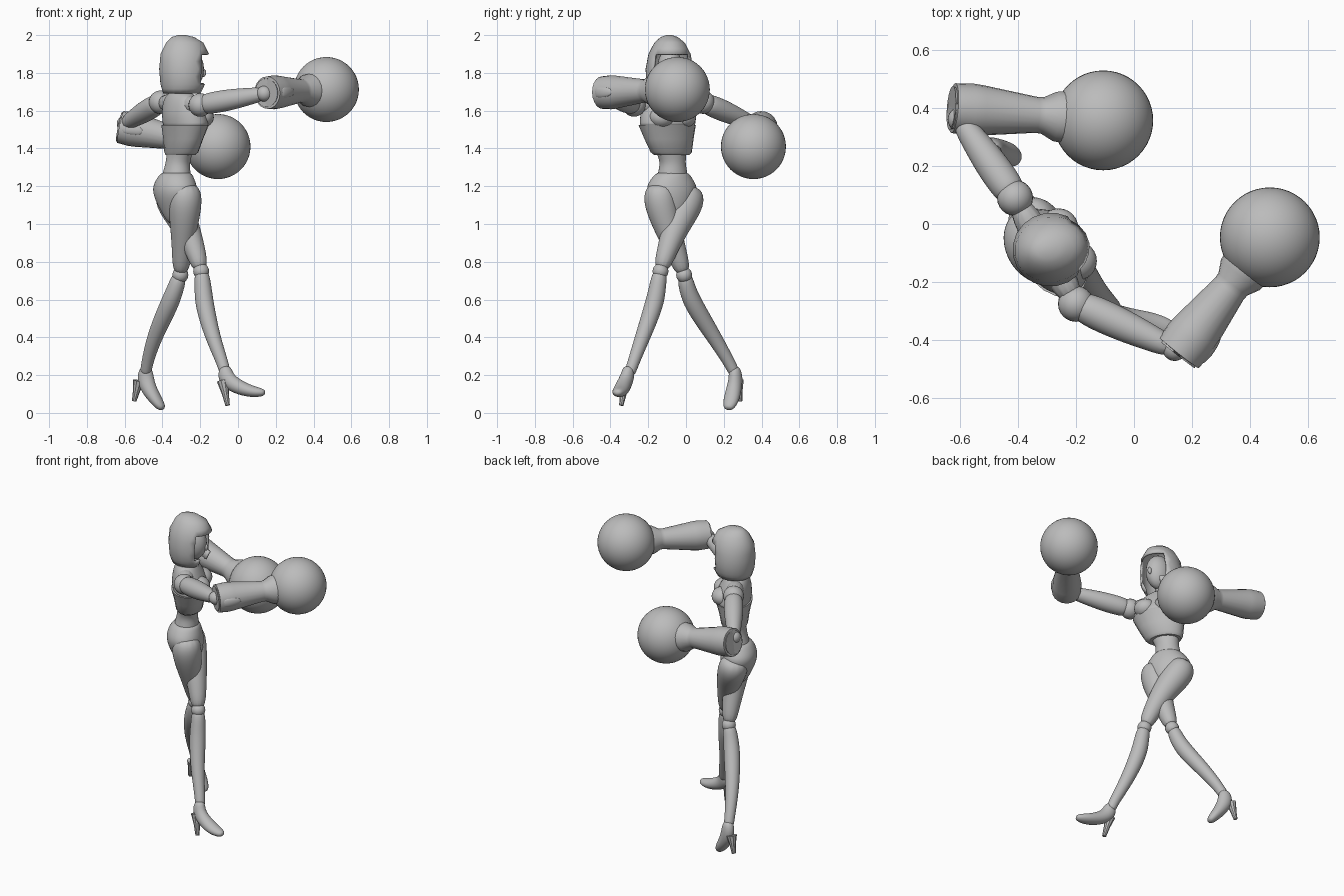
import bpy, bmesh, math
from mathutils import Vector

cube = bpy.data.objects.get("Cube")
if cube:
    bpy.data.objects.remove(cube, do_unlink=True)

grey = bpy.data.materials.new("plain grey")
grey.use_nodes = True
grey.diffuse_color = (0.5, 0.5, 0.5, 1)
grey.node_tree.nodes["Principled BSDF"].inputs["Base Color"].default_value = (0.5, 0.5, 0.5, 1)

LATERAL = Vector((-0.49, 0.87, 0))      # across the shoulders
FORWARD = Vector((0.87, 0.49, 0))       # where the chest points
FACE = Vector((0.98, 0.17, 0))          # where the face points
UP = Vector((0, 0, 1))


def finish(name, bm, levels=0, angle=35):
    bmesh.ops.recalc_face_normals(bm, faces=bm.faces)
    mesh = bpy.data.meshes.new(name)
    bm.to_mesh(mesh)
    bm.free()
    mesh.materials.append(grey)
    obj = bpy.data.objects.new(name, mesh)
    bpy.context.collection.objects.link(obj)
    if levels:
        mod = obj.modifiers.new("smooth", "SUBSURF")
        mod.levels = mod.render_levels = levels
    bpy.ops.object.select_all(action="DESELECT")
    obj.select_set(True)
    bpy.context.view_layer.objects.active = obj
    if levels:
        bpy.ops.object.shade_smooth()
    else:
        bpy.ops.object.shade_smooth_by_angle(angle=math.radians(angle))
    return obj


def loft_mesh(points, radii, side, sides, flat):
    """Skin elliptical rings along a path; radii are numbers or (across, deep)."""
    bm = bmesh.new()
    points = [Vector(p) for p in points]
    rings = []
    for i, (p, r) in enumerate(zip(points, radii)):
        before, after = points[max(i - 1, 0)], points[min(i + 1, len(points) - 1)]
        t = UP if flat else (after - before).normalized()
        u = (side - t * side.dot(t)).normalized()
        v = t.cross(u)
        a, b = r if isinstance(r, tuple) else (r, r)
        turns = [math.tau * k / sides for k in range(sides)]
        rings.append([bm.verts.new(p + u * a * math.cos(w) + v * b * math.sin(w)) for w in turns])
    for low, high in zip(rings, rings[1:]):
        for k in range(sides):
            n = (k + 1) % sides
            bm.faces.new((low[k], low[n], high[n], high[k]))
    bm.faces.new(rings[0])
    bm.faces.new(rings[-1])
    return bm


def loft(name, points, radii, side=LATERAL, sides=12, levels=2, flat=False):
    return finish(name, loft_mesh(points, radii, side, sides, flat), levels)


def ball(name, centre, radius, scale=(1, 1, 1), segments=24):
    bm = bmesh.new()
    bmesh.ops.create_uvsphere(bm, u_segments=segments, v_segments=segments // 2, radius=radius)
    bmesh.ops.scale(bm, vec=scale, verts=bm.verts)
    bmesh.ops.translate(bm, vec=centre, verts=bm.verts)
    return finish(name, bm, angle=60)


def column(name, sections, **options):
    """Upright body part from (z, x, y, across, deep) sections."""
    points = [(x, y, z) for z, x, y, a, b in sections]
    return loft(name, points, [s[3:] for s in sections], flat=True, **options)


# Torso: waist, ribcage shell with a sharp lower rim, chest yoke and neck
column("waist", [(1.2, -.33, -.075, .09, .085), (1.27, -.325, -.07, .085, .075),
                 (1.32, -.32, -.07, .07, .065), (1.37, -.31, -.075, .085, .065),
                 (1.44, -.3, -.09, .1, .07)])
column("corset", [(1.365, -.305, -.075, .1, .07), (1.38, -.3, -.078, .117, .08),
                  (1.45, -.29, -.09, .14, .092), (1.525, -.28, -.1, .163, .112)],
       levels=0, sides=20)
column("chest", [(1.51, -.28, -.1, .16, .105), (1.53, -.275, -.095, .166, .115),
                 (1.58, -.285, -.1, .16, .11), (1.65, -.3, -.1, .15, .085),
                 (1.69, -.305, -.1, .1, .06), (1.7, -.305, -.1, .05, .045)])
for label, s in (("left", 1), ("right", -1)):
    spot = Vector((-.28, -.1, 1.565)) + FORWARD * .06 + LATERAL * .065 * s
    ball(label + "_bust", spot, .068, (1, 1, .85))
column("neck", [(1.66, -.305, -.1, .045, .045), (1.72, -.295, -.095, .04, .04),
                (1.8, -.28, -.09, .045, .045)])

# Pelvis with a raised belt edge
column("pelvis", [(.99, -.32, -.07, .03, .05), (1.06, -.32, -.07, .08, .09),
                  (1.14, -.33, -.075, .14, .115), (1.2, -.335, -.075, .15, .115),
                  (1.25, -.33, -.075, .11, .095), (1.28, -.325, -.07, .085, .075)])

# Head and the hood around it, open at the front
ball("face", (-.265, -.085, 1.82), .085, (1, .8, 1.3))
ball("nose", (-.185, -.072, 1.8), .014, (1.2, .8, 1.6), 12)
hood_rows = [(1.69, -.005, .1, .105), (1.74, 0, .122, .125), (1.82, 0, .127, .132),
             (1.9, .005, .112, .13), (1.96, .005, .08, .1), (1.99, -.005, .045, .06),
             (2.0, -.01, .015, .02)]
hood_points = [Vector((-.287, -.088, z)) + FACE * shift for z, shift, a, b in hood_rows]
bm = loft_mesh(hood_points, [r[2:] for r in hood_rows], UP.cross(FACE), 20, True)
bmesh.ops.subdivide_edges(bm, edges=[e for e in bm.edges if len(e.link_faces) == 2], cuts=1)
bmesh.ops.recalc_face_normals(bm, faces=bm.faces)
mid = Vector((-.287, -.088, 0))
opening = [f for f in bm.faces
           if (f.calc_center_median() - mid).dot(FACE) > .085 + max(0, f.calc_center_median().z - 1.86) * .35
           and f.calc_center_median().z < 1.93]
opening += [f for f in bm.faces if f.normal.z < -.9]
bmesh.ops.delete(bm, geom=opening, context="FACES")
hood = finish("hood", bm, angle=50)
shell = hood.modifiers.new("thickness", "SOLIDIFY")
shell.thickness = .012

# Arms: shoulder ball, upper arm, elbow ball, hollow forearm cuff and big round fist
arms = {
    "left": ((-.41, .09, 1.645), (-.6, .36, 1.53), (-.63, .4, 1.515), (-.106, .357, 1.41)),
    "right": ((-.2, -.275, 1.63), (.14, -.43, 1.69), (.15, -.45, 1.695), (.468, -.046, 1.712)),
}
for label, spots in arms.items():
    shoulder, elbow, cuff, fist = map(Vector, spots)
    ball(label + "_shoulder", shoulder, .062)
    loft(label + "_collar", [Vector((-.3, -.1, 1.63)), shoulder], [.06, .05])
    path = [shoulder.lerp(elbow, f) for f in (.02, .15, .45, .8, 1)]
    loft(label + "_upper_arm", path, [.05, .06, .06, .046, .036], UP)
    ball(label + "_elbow", elbow, .042)
    stops = [(.2, .05), (.05, .066), (0, .076), (.015, .086), (.13, .09), (.2, .087),
             (.56, .062), (.6, .063), (.68, .085), (.75, .09)]
    loft(label + "_forearm", [cuff.lerp(fist, f) for f, r in stops], [r for f, r in stops],
         UP, sides=20, levels=0)
    ball(label + "_fist", fist, .172, segments=48)
    # Small fin on the outer edge of the cuff
    along = (fist - cuff).normalized()
    out = along.cross(UP).normalized()
    root = cuff + along * .07 + out * .08
    loft(label + "_cuff_fin", [root - along * .05, root, root + along * .07],
         [(.03, .008), (.035, .02), (.02, .006)], UP, sides=8)

# Forearm ring positions run backwards inside the cuff, so reseat their normals
for label in arms:
    mesh = bpy.data.objects[label + "_forearm"].data
    bm = bmesh.new()
    bm.from_mesh(mesh)
    bmesh.ops.recalc_face_normals(bm, faces=bm.faces)
    bm.to_mesh(mesh)
    bm.free()

# Legs: thigh, knee, shin
legs = {
    "left": [(-.37, .02, 1.2), (-.355, .015, 1.13), (-.28, -.05, 1.0), (-.225, -.1, .86), (-.195, -.135, .75),
             (-.185, -.15, .67), (-.18, -.165, .58), (-.135, -.23, .4), (-.075, -.285, .25), (-.068, -.3, .2)],
    "right": [(-.275, -.14, 1.22), (-.28, -.14, 1.14), (-.285, -.105, 1.0), (-.295, -.05, .85), (-.305, -.01, .73),
              (-.33, .005, .66), (-.365, .04, .57), (-.445, .15, .4), (-.485, .24, .25), (-.49, .26, .2)],
}
for label, path in legs.items():
    loft(label + "_thigh", path[:5], [.065, .1, .078, .056, .043])
    ball(label + "_knee", path[4], .042)
    loft(label + "_shin", [Vector(path[4]) + Vector((0, 0, .01))] + path[5:],
         [.04, .046, .053, .042, .031, .032])

# High heeled shoes
shoes = {
    "left": ([(-.068, -.3, .25), (-.07, -.31, .19), (-.02, -.33, .145), (.06, -.347, .115), (.115, -.358, .108),
              (.145, -.366, .108)], (-.08, -.32, .17), (-.055, -.343, .04)),
    "right": ([(-.488, .255, .25), (-.492, .265, .185), (-.475, .255, .13), (-.435, .24, .07), (-.41, .228, .035),
               (-.395, .222, .02)], (-.525, .275, .17), (-.55, .288, .062)),
}
for label, (path, top, tip) in shoes.items():
    across = UP.cross(Vector(path[-1]) - Vector(path[0])).normalized()
    loft(label + "_shoe", path, [.032, (.037, .05), (.042, .044), (.045, .034), (.035, .026), (.018, .014)],
         across)
    loft(label + "_heel", [top, Vector(top).lerp(Vector(tip), .5), tip], [.032, .019, .012], across,
         sides=10, levels=0)
